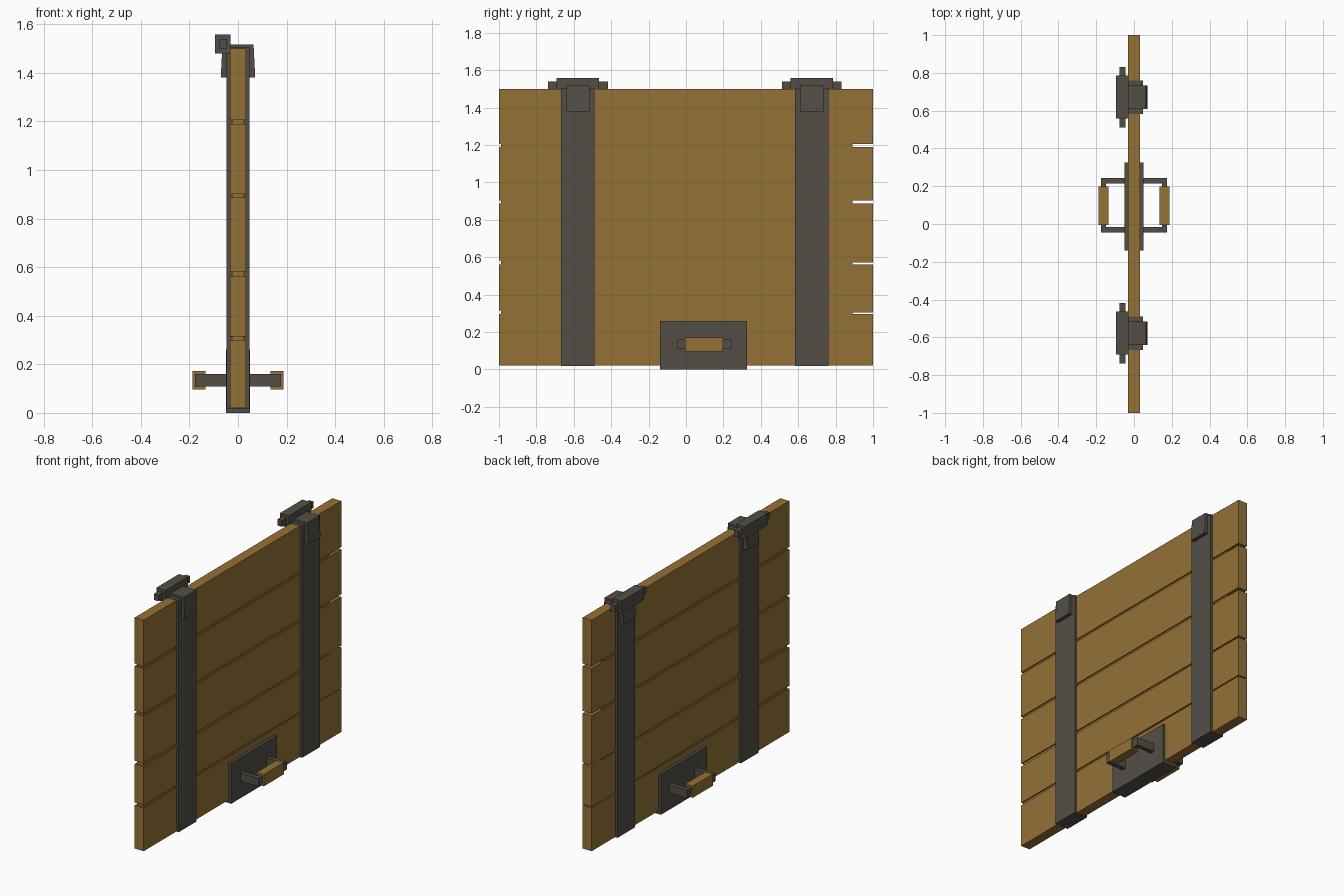
import bpy
import bmesh

cube = bpy.data.objects.get("Cube")
if cube:
    bpy.data.objects.remove(cube, do_unlink=True)


def material(name, color):
    mat = bpy.data.materials.new(name)
    mat.use_nodes = True
    mat.diffuse_color = (*color, 1)
    bsdf = next(n for n in mat.node_tree.nodes if n.type == "BSDF_PRINCIPLED")
    bsdf.inputs["Base Color"].default_value = (*color, 1)
    bsdf.inputs["Roughness"].default_value = 0.8
    return mat


WOOD = material("brown wood", (0.30, 0.165, 0.037))
IRON = material("dark iron", (0.087, 0.078, 0.062))


def prism(name, profile, axis, low, high, mat):
    """Extrude a 2D profile along x (profile in y, z) or y (profile in x, z)."""
    bm = bmesh.new()
    place = (lambda a, b: (low, a, b)) if axis == "x" else (lambda a, b: (a, low, b))
    face = bm.faces.new([bm.verts.new(place(a, b)) for a, b in profile])
    moved = bmesh.ops.extrude_face_region(bm, geom=[face])["geom"]
    step = (high - low, 0, 0) if axis == "x" else (0, high - low, 0)
    bmesh.ops.translate(bm, vec=step, verts=[g for g in moved if isinstance(g, bmesh.types.BMVert)])
    bmesh.ops.recalc_face_normals(bm, faces=bm.faces)
    mesh = bpy.data.meshes.new(name)
    bm.to_mesh(mesh)
    bm.free()
    mesh.materials.append(mat)
    obj = bpy.data.objects.new(name, mesh)
    bpy.context.collection.objects.link(obj)
    return obj


def box(name, x, y, z, mat):
    profile = [(y[0], z[0]), (y[1], z[0]), (y[1], z[1]), (y[0], z[1])]
    return prism(name, profile, "x", x[0], x[1], mat)


# Planks: bottom at each end, then top
planks = [(0.02, 0.02, 0.297), (0.315, 0.303, 0.562), (0.583, 0.572, 0.886),
          (0.902, 0.902, 1.19), (1.205, 1.205, 1.5)]
for i, (start, end, top) in enumerate(planks):
    prism(f"plank_{i + 1}", [(-1, start), (1, end), (1, top), (-1, top)],
          "x", -0.032, 0.032, WOOD)

# Recessed strips that close the gaps between planks
for i in range(len(planks) - 1):
    box(f"gap_strip_{i + 1}", (-0.024, 0.024), (-0.99, 0.89),
        (planks[i][2] - 0.02, planks[i + 1][0] + 0.02), WOOD)

# Iron straps with hinge caps, blocks and pins
for side, y in (("front", -0.578), ("back", 0.672)):
    box(f"{side}_strap", (-0.047, 0.047), (y - 0.089, y + 0.089), (0.018, 1.503), IRON)
    prism(f"{side}_strap_cap",
          [(-0.071, 1.38), (0.071, 1.38), (0.064, 1.517), (-0.064, 1.517)],
          "y", y - 0.062, y + 0.062, IRON)
    box(f"{side}_hinge_block", (-0.094, -0.03), (y - 0.114, y + 0.114), (1.48, 1.557), IRON)
    box(f"{side}_hinge_pin", (-0.078, -0.046), (y - 0.16, y + 0.16), (1.5, 1.54), IRON)

# Handle plate wrapping the bottom edge
box("handle_plate", (-0.05, 0.05), (-0.14, 0.325), (0, 0.26), IRON)

# One handle on each face
for side, s in (("left", 1), ("right", -1)):
    def span(a, b):
        return tuple(sorted((s * a, s * b)))
    for end, y in (("front", (-0.045, -0.017)), ("back", (0.215, 0.243))):
        box(f"{side}_handle_{end}_arm", span(0.04, 0.176), y, (0.108, 0.16), IRON)
    box(f"{side}_handle_bar", span(0.147, 0.176), (-0.03, 0.23), (0.108, 0.16), IRON)
    box(f"{side}_handle_grip", span(0.134, 0.187), (-0.005, 0.198), (0.097, 0.172), WOOD)
